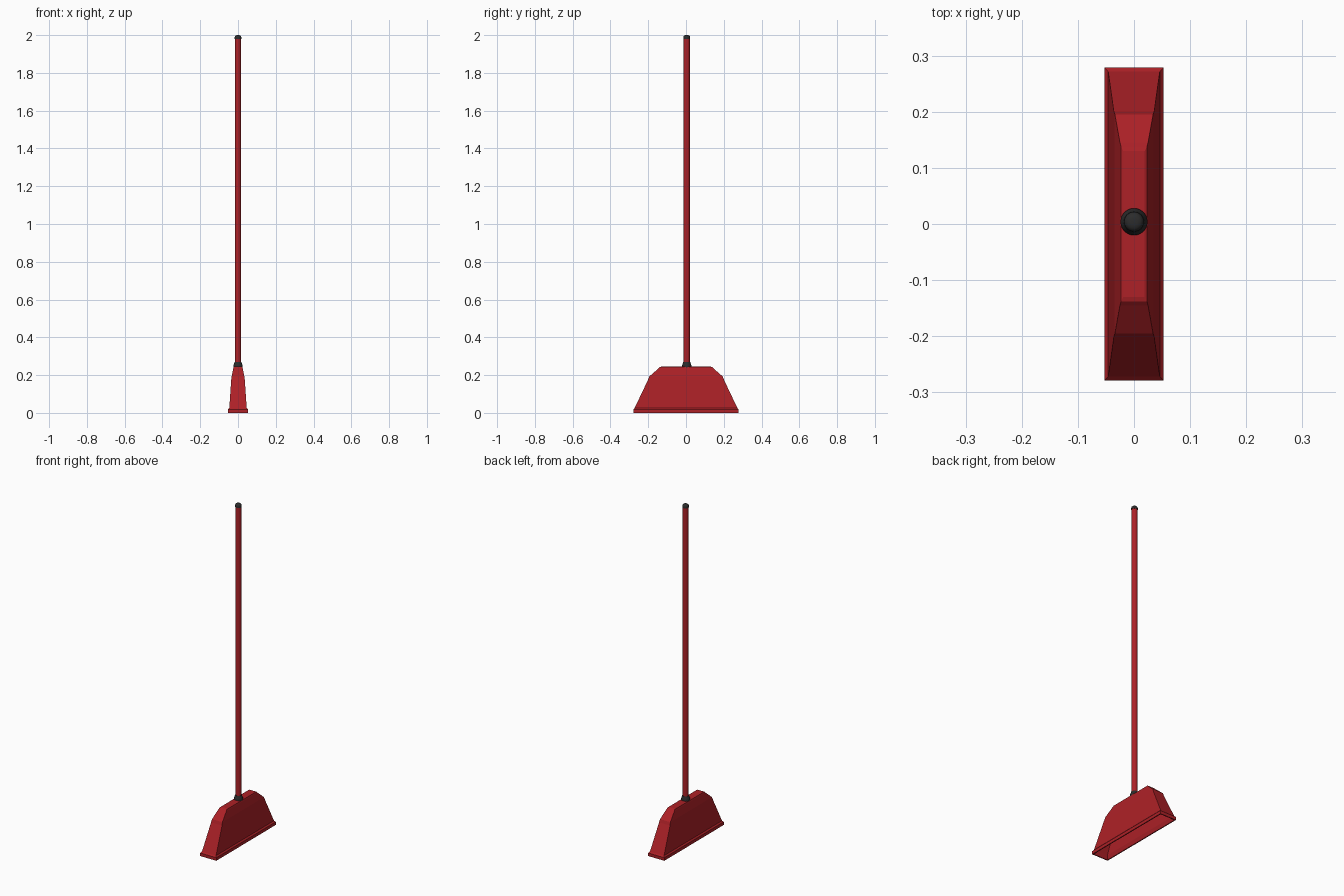
import bpy, bmesh, math

if "Cube" in bpy.data.objects:
    bpy.data.objects.remove(bpy.data.objects["Cube"])

def material(name, color):
    m = bpy.data.materials.new(name)
    m.diffuse_color = color
    m.use_nodes = True
    m.node_tree.nodes["Principled BSDF"].inputs["Base Color"].default_value = m.diffuse_color
    return m

red = material("red_plastic", (0.42, 0.015, 0.02, 1))
black = material("black_rubber", (0.025, 0.025, 0.025, 1))

def loft(name, rings, mat, smooth=None):
    """Skin a stack of point rings and cap both ends."""
    bm = bmesh.new()
    loops = [[bm.verts.new(p) for p in ring] for ring in rings]
    n = len(loops[0])
    for a, b in zip(loops, loops[1:]):
        for i in range(n):
            j = (i + 1) % n
            bm.faces.new((a[i], a[j], b[j], b[i]))
    bm.faces.new(loops[0][::-1])
    bm.faces.new(loops[-1])
    bmesh.ops.recalc_face_normals(bm, faces=bm.faces)
    me = bpy.data.meshes.new(name)
    bm.to_mesh(me)
    bm.free()
    ob = bpy.data.objects.new(name, me)
    bpy.context.collection.objects.link(ob)
    me.materials.append(mat)
    if smooth:
        bpy.context.view_layer.objects.active = ob
        ob.select_set(True)
        bpy.ops.object.shade_smooth_by_angle(angle=math.radians(smooth))
        ob.select_set(False)
    return ob

def rect(hx, hy, z):
    return [(-hx, -hy, z), (hx, -hy, z), (hx, hy, z), (-hx, hy, z)]

def circle(r, z, y=0.004, n=32):
    return [(r * math.cos(2 * math.pi * i / n),
             y + r * math.sin(2 * math.pi * i / n), z) for i in range(n)]

# Hollow head: inner cavity from its ceiling down, round the rim, up the outside
inner = [(0.018, 0.130, 0.236), (0.029, 0.188, 0.176), (0.040, 0.264, 0.022), (0.047, 0.273, 0.0)]
outer = [(0.053, 0.279, 0.0), (0.053, 0.279, 0.018), (0.046, 0.272, 0.026),
         (0.036, 0.201, 0.175), (0.034, 0.195, 0.192),
         (0.025, 0.145, 0.236), (0.023, 0.138, 0.243), (0.019, 0.130, 0.245)]
loft("head_shell", [rect(*p) for p in inner + outer], red)

# Collar where the handle enters the head
loft("handle_collar", [circle(r, z) for r, z in
     [(0.024, 0.240), (0.024, 0.252), (0.022, 0.258), (0.018, 0.270)]], black, 30)

# Handle pole and rounded end cap
loft("handle_pole", [circle(0.016, 0.242), circle(0.016, 1.987)], red, 30)
loft("handle_cap", [circle(r, z) for r, z in
     [(0.0175, 1.980), (0.0175, 1.990), (0.016, 1.995), (0.012, 1.9985), (0.006, 2.0)]], black, 40)
